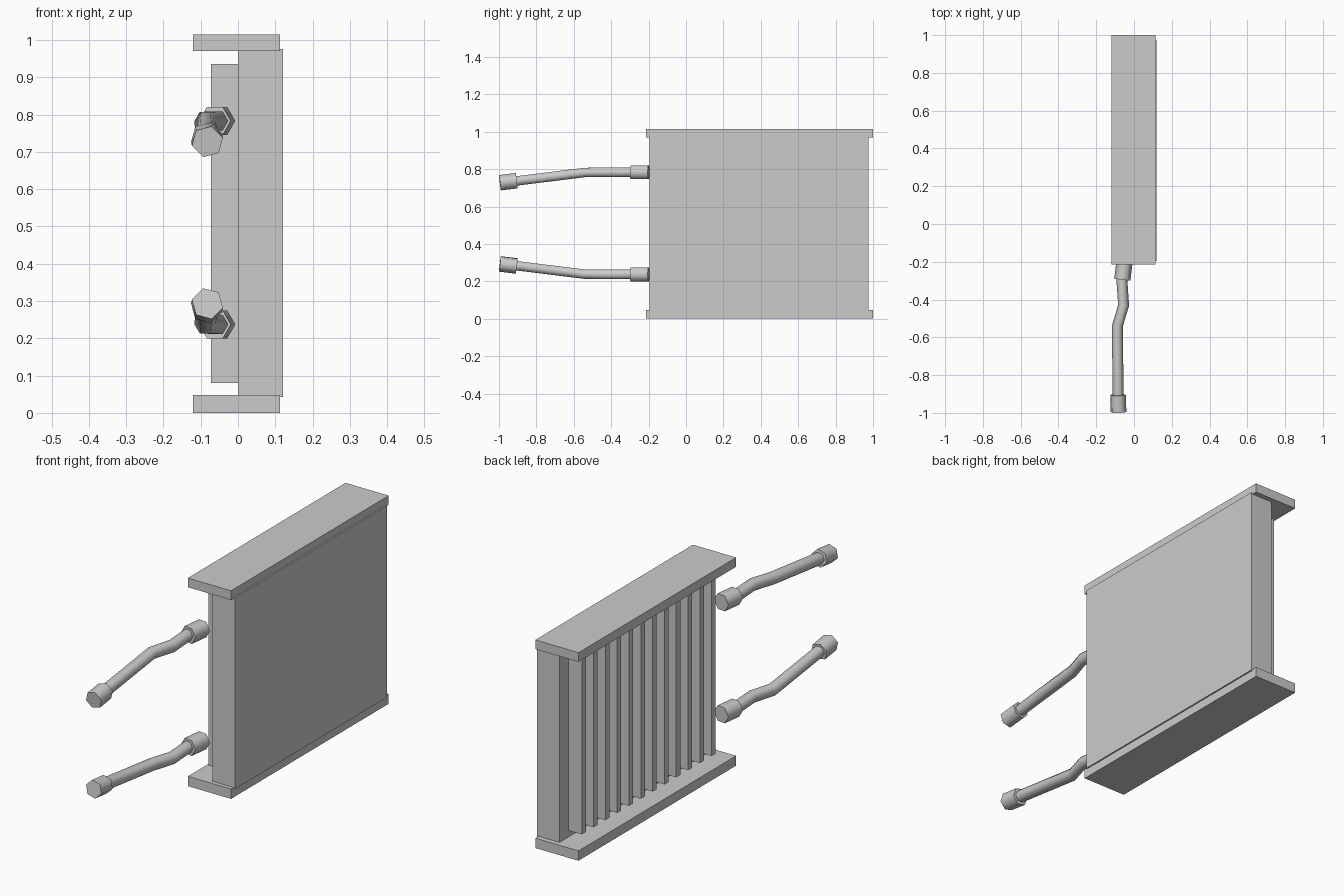
import bpy, bmesh, math
from mathutils import Vector

if "Cube" in bpy.data.objects:
    bpy.data.objects.remove(bpy.data.objects["Cube"])

grey = bpy.data.materials.new("light_grey_metal")
grey.diffuse_color = (0.6, 0.6, 0.6, 1)
grey.use_nodes = True
grey.node_tree.nodes["Principled BSDF"].inputs["Base Color"].default_value = grey.diffuse_color


def finish(name, bm):
    bmesh.ops.recalc_face_normals(bm, faces=bm.faces[:])
    mesh = bpy.data.meshes.new(name)
    bm.to_mesh(mesh)
    bm.free()
    mesh.materials.append(grey)
    obj = bpy.data.objects.new(name, mesh)
    bpy.context.collection.objects.link(obj)
    return obj


def box(name, lo, hi):
    bm = bmesh.new()
    bmesh.ops.create_cube(bm, size=1)
    for v in bm.verts:
        v.co = Vector([lo[i] + (v.co[i] + 0.5) * (hi[i] - lo[i]) for i in range(3)])
    return finish(name, bm)


def tube(name, path, radius, twist=0.0, sides=6):
    """Capped six-sided tube following a path."""
    pts = [Vector(p) for p in path]
    bm = bmesh.new()
    rings = []
    for i, p in enumerate(pts):
        t = (pts[min(i + 1, len(pts) - 1)] - pts[max(i - 1, 0)]).normalized()
        u = (Vector((1, 0, 0)) - t * t.x).normalized()
        w = u.cross(t)
        ring = []
        for k in range(sides):
            a = twist + 2 * math.pi * k / sides
            ring.append(bm.verts.new(p + radius * (u * math.cos(a) + w * math.sin(a))))
        rings.append(ring)
    for a, b in zip(rings, rings[1:]):
        for k in range(sides):
            j = (k + 1) % sides
            bm.faces.new((a[k], a[j], b[j], b[k])).smooth = True
    bm.faces.new(rings[0])
    bm.faces.new(rings[-1])
    return finish(name, bm)


# Main panel and the two end rails
box("radiator_panel", (0.0, -0.195, 0.042), (0.12, 0.975, 0.976))
box("top_rail", (-0.12, -0.215, 0.97), (0.113, 1.0, 1.015))
box("bottom_rail", (-0.12, -0.215, 0.0), (0.113, 1.0, 0.048))

# Row of cooling fins on the back of the panel
for i in range(12):
    y = -0.126 + i * 0.091
    box(f"fin_{i + 1}", (-0.072, y, 0.08), (0.0, y + 0.031, 0.936))

# Two bent pipes with fittings, mirrored about mid height
MID = 0.51
for label, s in (("upper", 1), ("lower", -1)):
    def at(x, y, dz):
        return (x, y, MID + s * dz)
    tube(f"{label}_pipe", [at(-0.052, -0.21, 0.273), at(-0.064, -0.30, 0.273),
                           at(-0.055, -0.43, 0.273), at(-0.088, -0.54, 0.272),
                           at(-0.084, -0.92, 0.225)], 0.029)
    tube(f"{label}_inner_fitting", [at(-0.05, -0.2, 0.273),
                                    at(-0.062, -0.295, 0.273)], 0.043)
    tube(f"{label}_outer_fitting", [at(-0.084, -0.905, 0.228),
                                    at(-0.082, -0.995, 0.217)], 0.043,
         twist=s * math.radians(-15))
